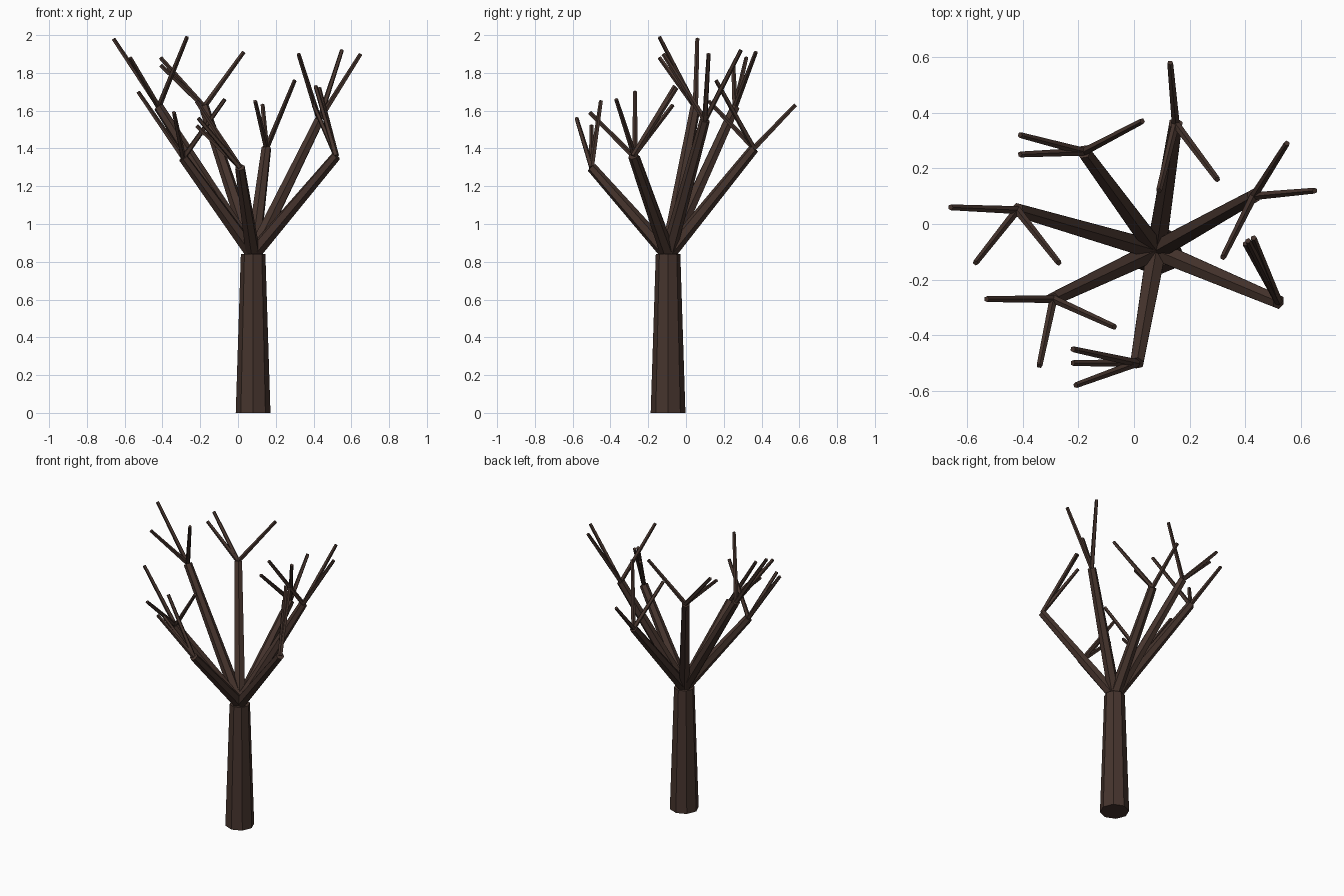
import bpy
from mathutils import Vector

cube = bpy.data.objects.get("Cube")
if cube:
    bpy.data.objects.remove(cube, do_unlink=True)

bark = bpy.data.materials.new("dark_brown_bark")
bark.use_nodes = True
colour = (0.060, 0.034, 0.026, 1)
bark.diffuse_color = colour
bark.node_tree.nodes["Principled BSDF"].inputs["Base Color"].default_value = colour


def limb(name, start, end, r1, r2, sides):
    """Tapered flat-sided limb between two points."""
    a, b = Vector(start), Vector(end)
    axis = b - a
    bpy.ops.mesh.primitive_cone_add(vertices=sides, radius1=r1, radius2=r2,
                                    depth=axis.length, location=(a + b) / 2)
    ob = bpy.context.object
    ob.name = name
    ob.rotation_euler = axis.to_track_quat('Z', 'Y').to_euler()
    ob.data.materials.append(bark)
    return ob


# Trunk
foot = (0.08, -0.095, 0)
crown = (0.08, -0.095, 0.84)
limb("trunk", foot, crown, 0.092, 0.065, 8)

# Each branch: its tip, then the tips of its three twigs
branches = {
    "back": [(0.15, 0.36, 1.40),
             (0.13, 0.58, 1.63), (0.30, 0.16, 1.76), (0.09, 0.12, 1.65)],
    "back_left": [(0.43, 0.10, 1.55),
                  (0.55, 0.29, 1.92), (0.65, 0.12, 1.90), (0.32, -0.12, 1.90)],
    "front_left": [(0.52, -0.28, 1.36),
                   (0.43, -0.05, 1.72), (0.41, -0.06, 1.73), (0.40, -0.07, 1.63)],
    "front": [(0.01, -0.50, 1.30),
              (-0.22, -0.45, 1.65), (-0.22, -0.50, 1.52), (-0.21, -0.58, 1.56)],
    "front_right": [(-0.29, -0.27, 1.35),
                    (-0.53, -0.27, 1.70), (-0.34, -0.51, 1.59), (-0.07, -0.37, 1.66)],
    "right": [(-0.42, 0.05, 1.62),
              (-0.66, 0.06, 1.98), (-0.57, -0.14, 1.88), (-0.27, -0.14, 1.99)],
    "back_right": [(-0.18, 0.26, 1.62),
                   (-0.41, 0.32, 1.88), (-0.41, 0.25, 1.84), (0.03, 0.37, 1.91)],
}
for side, (tip, *twigs) in branches.items():
    limb(side + "_branch", crown, tip, 0.040, 0.027, 6)
    for n, end in enumerate(twigs, 1):
        limb(f"{side}_twig_{n}", tip, end, 0.015, 0.011, 5)
